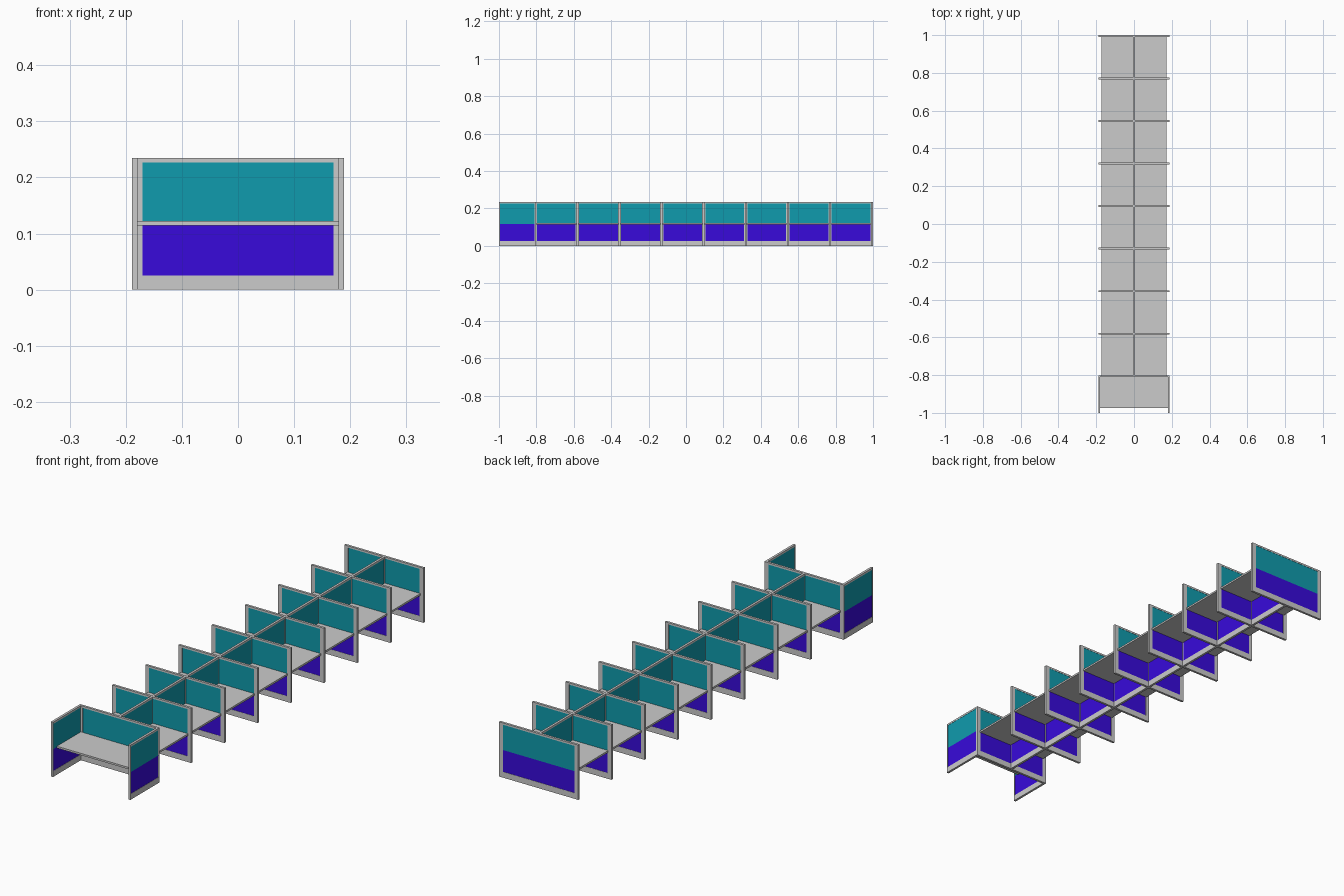
import bpy, bmesh
from mathutils import Matrix, Vector

if "Cube" in bpy.data.objects:
    bpy.data.objects.remove(bpy.data.objects["Cube"])

H = 0.235          # partition height
T = 0.010          # partition thickness
W = 0.376          # full width of a cross partition
SPLIT = 0.118      # height where lower panel meets upper panel
Y_BACK, Y_FRONT, BAYS = 0.995, -0.806, 8
STEP = (Y_BACK - Y_FRONT) / BAYS


def material(name, color):
    m = bpy.data.materials.new(name)
    m.diffuse_color = color
    m.use_nodes = True
    m.node_tree.nodes["Principled BSDF"].inputs["Base Color"].default_value = m.diffuse_color
    return m


TEAL = material("teal_fabric", (0.005, 0.33, 0.42, 1))
BLUE = material("blue_fabric", (0.04, 0.003, 0.71, 1))


def boxes(name, spans, loc=(0, 0, 0), turned=False, mat=None):
    """One object made of boxes, each given as (x0, x1, y0, y1, z0, z1)."""
    bm = bmesh.new()
    for x0, x1, y0, y1, z0, z1 in spans:
        centre = Vector(((x0 + x1) / 2, (y0 + y1) / 2, (z0 + z1) / 2))
        size = Matrix.Diagonal((x1 - x0, y1 - y0, z1 - z0, 1))
        bmesh.ops.create_cube(bm, size=1, matrix=Matrix.Translation(centre) @ size)
    if turned:
        bmesh.ops.rotate(bm, verts=bm.verts, matrix=Matrix.Rotation(1.5707963, 3, 'Z'))
    me = bpy.data.meshes.new(name)
    bm.to_mesh(me)
    bm.free()
    if mat:
        me.materials.append(mat)
    ob = bpy.data.objects.new(name, me)
    ob.location = loc
    bpy.context.collection.objects.link(ob)
    return ob


def partition(name, length, post, loc, turned=False):
    """Grey frame with a blue lower and a teal upper infill panel."""
    h, t, low, top = length / 2, T / 2, 0.025, H - 0.008
    i, p = h - post, T / 2 - 0.001
    boxes(name + "_frame", [
        (-h, -i, -t, t, 0, H), (i, h, -t, t, 0, H),
        (-i, i, -t, t, 0, low), (-i, i, -t, t, top, H)], loc, turned)
    boxes(name + "_lower_panel", [(-i, i, -p, p, low, SPLIT)], loc, turned, BLUE)
    boxes(name + "_upper_panel", [(-i, i, -p, p, SPLIT, top)], loc, turned, TEAL)


# Cross partitions
for k in range(BAYS + 1):
    partition("cross_partition", W, 0.018, (0, Y_FRONT + k * STEP, 0))

# Spine partitions and a desk on each side, bay by bay
for k in range(BAYS):
    y = Y_FRONT + (k + 0.5) * STEP
    gap = STEP - T
    partition("spine_partition", gap, 0.004, (0, y, 0), turned=True)
    for s in (-1, 1):
        a, b = sorted((s * T / 2, s * 0.173))
        boxes("desk", [(a, b, -gap / 2, gap / 2, 0.114, 0.122)], (0, y, 0))

# Front end bay: two side walls and one wide desk
side_end = Y_FRONT + T / 2
for s in (-1, 1):
    partition("side_wall", side_end + 1, 0.005,
              (s * (W / 2 - T / 2 + 0.001), (side_end - 1) / 2, 0), turned=True)
boxes("end_desk", [(-0.179, 0.179, -0.973, Y_FRONT - T / 2, 0.114, 0.122)])
